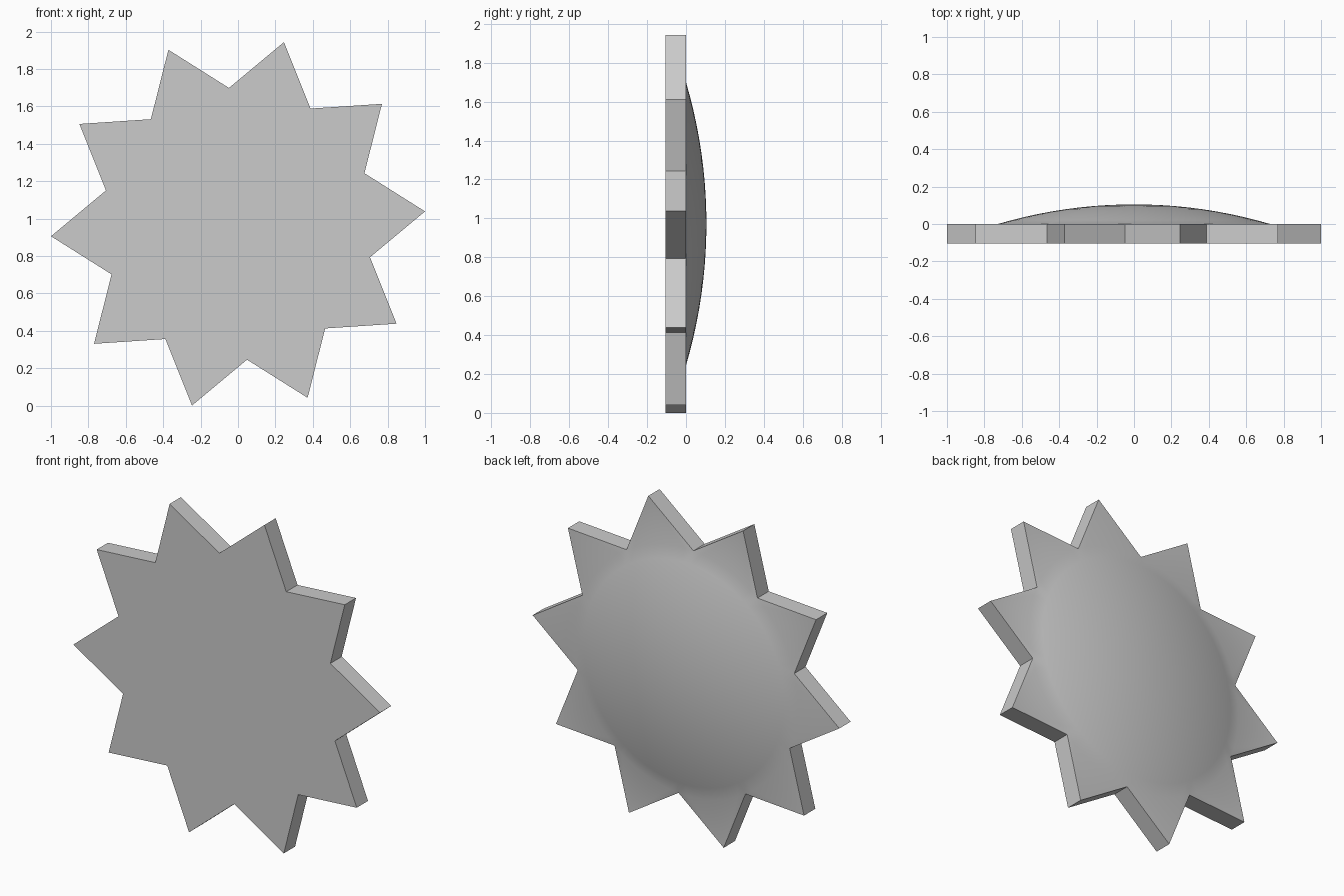
import bpy, bmesh
from math import sin, cos, radians, sqrt, pi

cube = bpy.data.objects.get("Cube")
if cube:
    bpy.data.objects.remove(cube, do_unlink=True)

POINTS, ARC, RINGS = 10, 8, 10          # star tips, dome segments per tip, dome rings
TIP_R, NOTCH_R = 1.002, 0.728
THICK, BULGE, CENTRE_Z = 0.105, 0.105, 0.972
START = radians(3.8 - 18)               # direction of the first notch
SEGS = POINTS * ARC
SPHERE_R = (NOTCH_R ** 2 + BULGE ** 2) / (2 * BULGE)

grey = bpy.data.materials.new("plain grey")
grey.use_nodes = True
colour = (0.6, 0.6, 0.6, 1)
grey.diffuse_color = colour
grey.node_tree.nodes["Principled BSDF"].inputs["Base Color"].default_value = colour

bm = bmesh.new()


def vert(r, angle, y):
    return bm.verts.new((r * cos(angle), y, CENTRE_Z + r * sin(angle)))


def dome_y(r):
    return sqrt(SPHERE_R ** 2 - r * r) - SPHERE_R + BULGE


# Domed back: concentric rings out to the notches
rings = []
for k in range(1, RINGS + 1):
    r = NOTCH_R * k / RINGS
    rings.append([vert(r, START + 2 * pi * i / SEGS, dome_y(r)) for i in range(SEGS)])
apex = vert(0, 0, BULGE)
for i in range(SEGS):
    j = (i + 1) % SEGS
    bm.faces.new((apex, rings[0][i], rings[0][j]))
    for inner, outer in zip(rings, rings[1:]):
        bm.faces.new((inner[i], outer[i], outer[j], inner[j]))

# Spikes: flat back faces from the dome rim to each tip
rim, back = rings[-1], []
for p in range(POINTS):
    tip = vert(TIP_R, START + 2 * pi * (p + 0.5) / POINTS, 0)
    arc = [rim[(p * ARC + a) % SEGS] for a in range(ARC + 1)]
    for a, b in zip(arc, arc[1:]):
        bm.faces.new((a, tip, b))
    back += [arc[0], tip]

# Side walls and flat front
front = [bm.verts.new((v.co.x, -THICK, v.co.z)) for v in back]
for i in range(len(back)):
    j = (i + 1) % len(back)
    bm.faces.new((back[i], front[i], front[j], back[j]))
bm.faces.new(front)
bmesh.ops.recalc_face_normals(bm, faces=bm.faces)

mesh = bpy.data.meshes.new("domed_star")
bm.to_mesh(mesh)
bm.free()
mesh.materials.append(grey)
star = bpy.data.objects.new("domed_star", mesh)
bpy.context.collection.objects.link(star)

# Smooth dome, crisp star edges
bpy.ops.object.select_all(action='DESELECT')
star.select_set(True)
bpy.context.view_layer.objects.active = star
bpy.ops.object.shade_smooth_by_angle(angle=radians(30))
